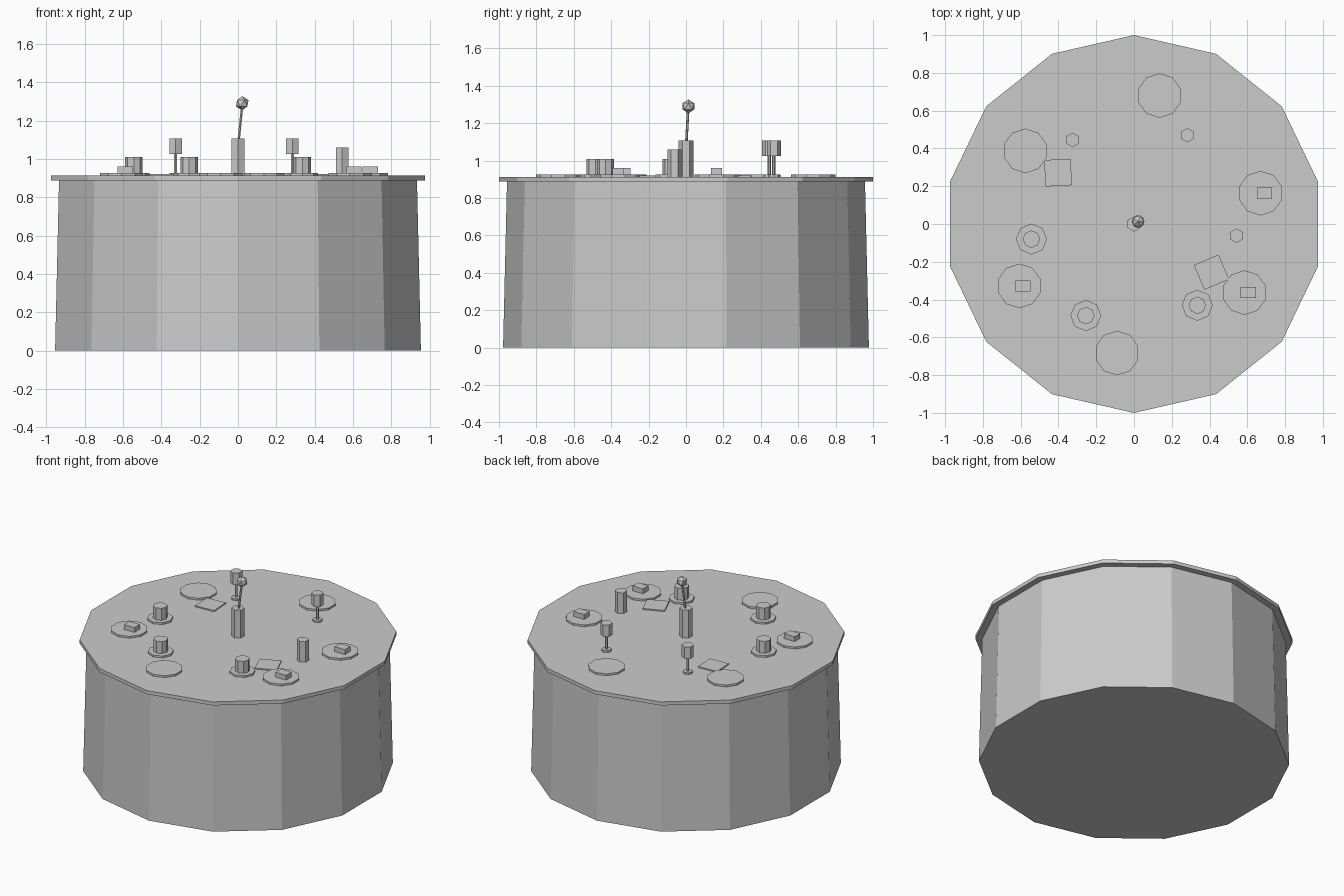
import bpy
import bmesh
from math import sin, cos, tau, radians
from mathutils import Vector, Matrix

cube = bpy.data.objects.get("Cube")
if cube:
    bpy.data.objects.remove(cube, do_unlink=True)

GREY = (0.6, 0.6, 0.6, 1.0)
grey = bpy.data.materials.new("plain_grey")
grey.use_nodes = True
grey.diffuse_color = GREY
grey.node_tree.nodes["Principled BSDF"].inputs["Base Color"].default_value = GREY

DECK = 0.913   # top of the lid
PAD = 0.926    # top of the low round pads


def finish(name, bm):
    bmesh.ops.recalc_face_normals(bm, faces=bm.faces)
    mesh = bpy.data.meshes.new(name)
    bm.to_mesh(mesh)
    bm.free()
    mesh.materials.append(grey)
    obj = bpy.data.objects.new(name, mesh)
    bpy.context.collection.objects.link(obj)
    return obj


def prism(name, sides, start, end, r_start, r_end=None):
    """Flat-sided column between two points, one corner pointing to +y."""
    r_end = r_start if r_end is None else r_end
    bm = bmesh.new()
    rings = []
    for centre, r in ((start, r_start), (end, r_end)):
        rings.append([bm.verts.new(Vector(centre) + Vector(
            (r * sin(tau * i / sides), r * cos(tau * i / sides), 0)))
            for i in range(sides)])
    for ring in rings:
        bm.faces.new(ring)
    for i in range(sides):
        j = (i + 1) % sides
        bm.faces.new((rings[0][i], rings[0][j], rings[1][j], rings[1][i]))
    return finish(name, bm)


def column(name, sides, x, y, z0, z1, r):
    return prism(name, sides, (x, y, z0), (x, y, z1), r)


def block(name, x, y, z0, z1, width, depth, turn=0):
    bm = bmesh.new()
    place = (Matrix.Translation((x, y, (z0 + z1) / 2))
             @ Matrix.Rotation(radians(turn), 4, 'Z')
             @ Matrix.Diagonal((width, depth, z1 - z0, 1)))
    bmesh.ops.create_cube(bm, size=1, matrix=place)
    return finish(name, bm)


# Tapered drum and overhanging lid
prism("drum_body", 14, (0, 0, 0), (0, 0, 0.89), 0.978, 0.957)
column("drum_lid", 14, 0, 0, 0.888, DECK, 1.0)

# Round pads, some carrying a small block
pads = [(0.135, 0.68, False), (-0.575, 0.387, False), (-0.09, -0.683, False),
        (0.67, 0.163, True), (-0.607, -0.328, True), (0.585, -0.363, True)]
for n, (x, y, has_block) in enumerate(pads, 1):
    column(f"round_pad_{n}", 10, x, y, DECK, PAD, 0.118)
    if has_block:
        block(f"pad_block_{n}", x + 0.02, y, PAD, 0.96, 0.08, 0.06)

# Short drums on octagonal bases
for n, (x, y) in enumerate([(-0.543, -0.08), (-0.255, -0.485), (0.335, -0.43)], 1):
    column(f"octagon_base_{n}", 8, x, y, DECK, PAD, 0.082)
    column(f"short_drum_{n}", 8, x, y, PAD, 1.009, 0.046)

# Raised hexagonal heads on thin stems
for n, (x, y) in enumerate([(-0.325, 0.445), (0.283, 0.47)], 1):
    column(f"stem_foot_{n}", 8, x, y, DECK, PAD, 0.031)
    column(f"stem_{n}", 6, x, y, PAD, 1.026, 0.009)
    column(f"stem_head_{n}", 6, x, y, 1.025, 1.107, 0.038)

# Standing hexagonal post
column("side_post", 6, 0.543, -0.062, DECK, 1.058, 0.038)

# Thin square plates
block("square_plate_left", 0.41, -0.255, DECK, 0.921, 0.142, 0.142, 23)
block("square_plate_right", -0.402, 0.272, DECK, 0.921, 0.14, 0.14, 3)

# Central post with a leaning rod and faceted knob
column("centre_post", 6, 0, 0, DECK, 1.107, 0.04)
prism("leaning_rod", 6, (0.004, 0.002, 1.1), (0.022, 0.012, 1.28), 0.007)
bm = bmesh.new()
bmesh.ops.create_icosphere(bm, subdivisions=1, radius=0.037,
                           matrix=Matrix.Translation((0.022, 0.013, 1.29)))
finish("rod_knob", bm)
